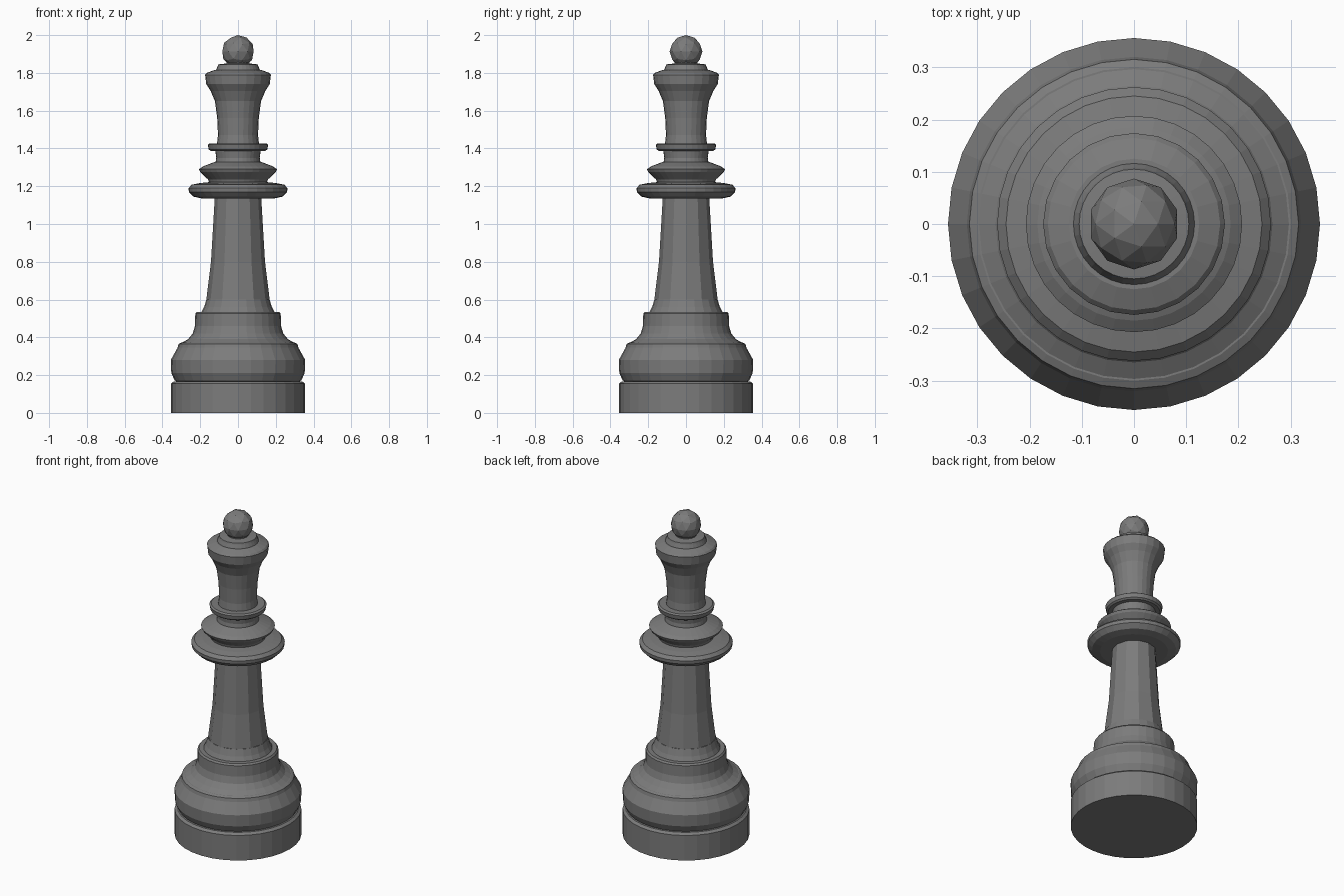
import bpy, bmesh, math

cube = bpy.data.objects.get("Cube")
if cube:
    bpy.data.objects.remove(cube, do_unlink=True)

grey = bpy.data.materials.new("stone_grey")
grey.use_nodes = True
GREY = (0.2, 0.2, 0.2, 1)
grey.diffuse_color = GREY
grey.node_tree.nodes["Principled BSDF"].inputs["Base Color"].default_value = GREY


def finish(bm, name):
    bmesh.ops.recalc_face_normals(bm, faces=bm.faces)
    mesh = bpy.data.meshes.new(name)
    bm.to_mesh(mesh)
    bm.free()
    mesh.materials.append(grey)
    obj = bpy.data.objects.new(name, mesh)
    bpy.context.scene.collection.objects.link(obj)


def turned(name, profile, sides=32):
    """Lathe a (radius, height) profile into a capped, faceted solid."""
    bm = bmesh.new()
    rings = []
    for r, z in profile:
        angles = [math.tau * i / sides for i in range(sides)]
        rings.append([bm.verts.new((r * math.cos(a), r * math.sin(a), z)) for a in angles])
    for low, high in zip(rings, rings[1:]):
        for i in range(sides):
            j = (i + 1) % sides
            bm.faces.new((low[i], low[j], high[j], high[i]))
    bm.faces.new(rings[0][::-1])
    bm.faces.new(rings[-1])
    finish(bm, name)


# Foot, bulging ring and stepped pedestal
turned("foot", [(0.355, 0), (0.355, 0.155), (0.34, 0.167), (0.315, 0.167)])
turned("base_ring", [(0.315, 0.16), (0.335, 0.172), (0.353, 0.21), (0.356, 0.28),
                     (0.32, 0.345), (0.315, 0.365), (0.30, 0.372)])
turned("pedestal", [(0.30, 0.37), (0.265, 0.39), (0.24, 0.42), (0.228, 0.46),
                    (0.226, 0.525), (0.218, 0.535)])

# Tapering stem with broad facets
turned("stem_foot", [(0.195, 0.53), (0.18, 0.56), (0.167, 0.60)], 24)
turned("stem", [(0.17, 0.58), (0.143, 0.80), (0.123, 1.14)], 12)

# Collars
turned("wide_collar", [(0.19, 1.135), (0.235, 1.145), (0.26, 1.17), (0.262, 1.19),
                       (0.245, 1.208), (0.20, 1.217), (0.15, 1.222)])
turned("upper_collar", [(0.15, 1.21), (0.158, 1.235), (0.20, 1.275), (0.207, 1.29),
                        (0.185, 1.305), (0.125, 1.328)])
turned("collar_neck", [(0.122, 1.31), (0.115, 1.35), (0.122, 1.40)])
turned("small_collar", [(0.145, 1.387), (0.155, 1.395), (0.16, 1.42), (0.15, 1.427)])

# Flared head with a stepped cap
turned("head", [(0.112, 1.42), (0.106, 1.47), (0.11, 1.56), (0.122, 1.65), (0.145, 1.705),
                (0.168, 1.74), (0.174, 1.79), (0.165, 1.80), (0.125, 1.815)], 24)
turned("cap", [(0.118, 1.81), (0.108, 1.835), (0.105, 1.845), (0.06, 1.85)])
turned("finial_neck", [(0.06, 1.845), (0.06, 1.87)], 16)

# Ball finial
bm = bmesh.new()
bmesh.ops.create_icosphere(bm, subdivisions=2, radius=0.087)
bmesh.ops.translate(bm, verts=bm.verts, vec=(0, 0, 1.915))
top = max(v.co.z for v in bm.verts)
bmesh.ops.translate(bm, verts=bm.verts, vec=(0, 0, 2 - top))
finish(bm, "ball_finial")
